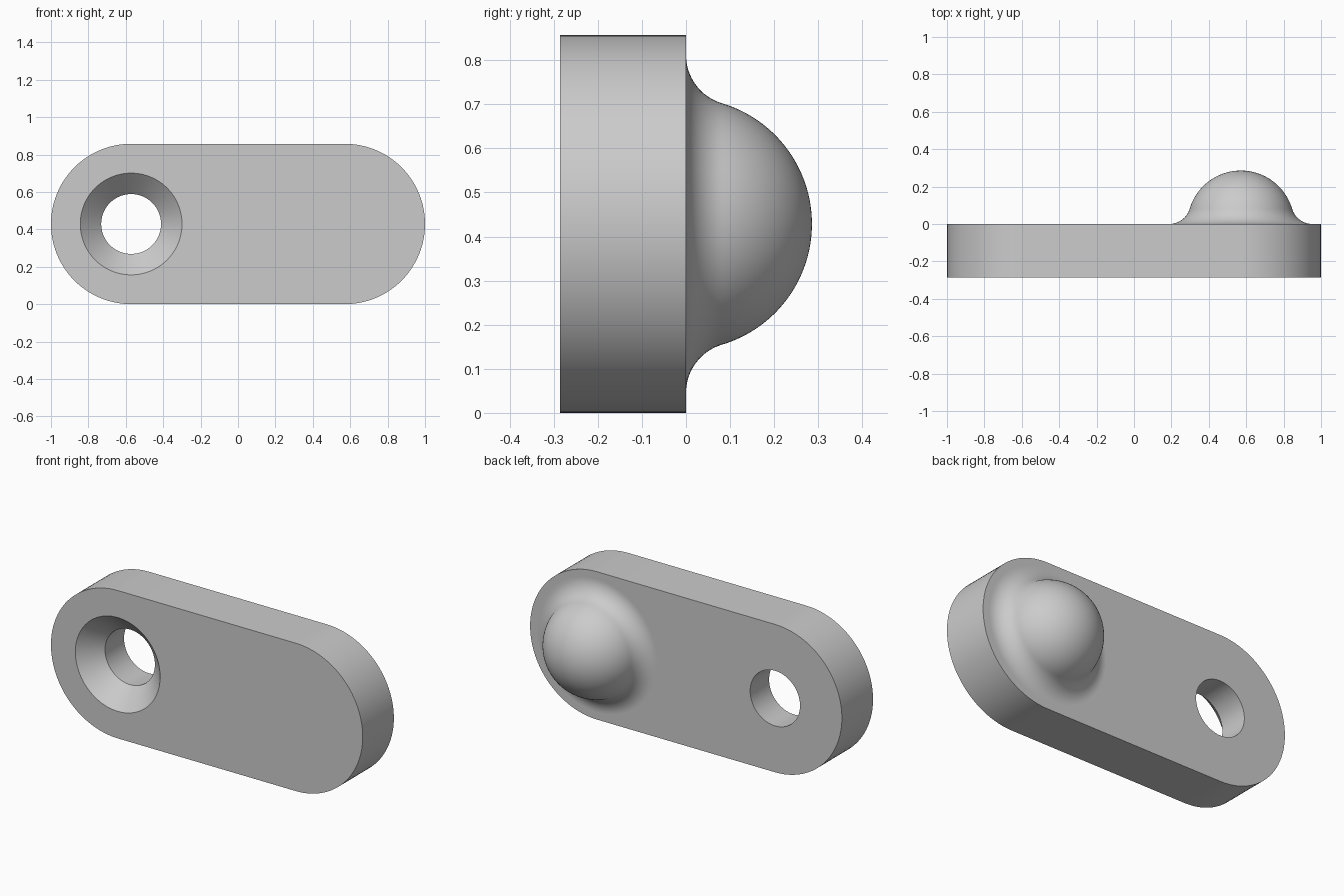
import bpy
import bmesh
import math

cube = bpy.data.objects.get("Cube")
if cube:
    bpy.data.objects.remove(cube, do_unlink=True)

# Main dimensions
END_R = 0.4286              # rounded plate ends
END_X = 1 - END_R           # centre of each end
MID_Z = END_R
FRONT = -0.2857             # plate front, the back lies on y = 0
HOLE_R, SINK_R = 0.16, 0.272
DOME_R, FILLET_R = 0.2857, 0.1143
SEGS = 96

grey = bpy.data.materials.new("plain grey")
grey.use_nodes = True
colour = (0.6, 0.6, 0.6, 1)
grey.diffuse_color = colour
grey.node_tree.nodes["Principled BSDF"].inputs["Base Color"].default_value = colour

bm = bmesh.new()


def circle(cx, r, y):
    """Ring of vertices around the y axis direction."""
    return [bm.verts.new((cx + r * math.cos(2 * math.pi * i / SEGS), y,
                          MID_Z + r * math.sin(2 * math.pi * i / SEGS)))
            for i in range(SEGS)]


def stadium(y):
    """Plate outline made of two half circles."""
    ring = []
    for side, start in ((1, -math.pi / 2), (-1, math.pi / 2)):
        for i in range(SEGS // 2 + 1):
            a = start + 2 * math.pi * i / SEGS
            ring.append(bm.verts.new((side * END_X + END_R * math.cos(a), y,
                                      MID_Z + END_R * math.sin(a))))
    return ring


def skin(rings):
    """Smooth quads between successive rings."""
    for a, b in zip(rings, rings[1:]):
        n = len(a)
        for i in range(n):
            j = (i + 1) % n
            bm.faces.new((a[i], a[j], b[j], b[i])).smooth = True


def flat_cap(*rings):
    """Flat face bounded by an outer ring, with the other rings as holes."""
    edges = [bm.edges.get((r[i - 1], r[i])) for r in rings for i in range(len(r))]
    bmesh.ops.triangle_fill(bm, edges=edges, use_beauty=True)


# Plate rim
rim_front, rim_back = stadium(FRONT), stadium(0)
skin([rim_front, rim_back])

# Countersunk through hole, sloping at 45 degrees
sink = circle(-END_X, SINK_R, FRONT)
throat = circle(-END_X, HOLE_R, FRONT + SINK_R - HOLE_R)
hole_back = circle(-END_X, HOLE_R, 0)
skin([sink, throat, hole_back])

# Dome profile: concave fillet tangent to the plate, then a half sphere
fillet_c = math.sqrt(DOME_R ** 2 + 2 * DOME_R * FILLET_R)
tangent = math.atan2(FILLET_R, fillet_c)
profile = []
for i in range(17):
    a = -math.pi / 2 - (math.pi / 2 - tangent) * i / 16
    # sweep from the plate toward the point of contact with the sphere
    profile.append((fillet_c + FILLET_R * math.cos(a), FILLET_R + FILLET_R * math.sin(a)))
# contact lies on the line joining the two arc centres
end = math.pi + tangent
profile = [(fillet_c + FILLET_R * math.cos(t), FILLET_R + FILLET_R * math.sin(t))
           for t in (1.5 * math.pi + (end - 1.5 * math.pi) * i / 16 for i in range(17))]
profile += [(DOME_R * math.cos(t), DOME_R * math.sin(t))
            for t in (tangent + (math.pi / 2 - tangent) * i / 32 for i in range(1, 32))]
dome = [circle(END_X, r, y) for r, y in profile]
skin(dome)
pole = bm.verts.new((END_X, DOME_R, MID_Z))
for i in range(SEGS):
    bm.faces.new((dome[-1][i - 1], dome[-1][i], pole)).smooth = True

# Flat front and back
flat_cap(rim_front, sink)
flat_cap(rim_back, hole_back, dome[0])

bmesh.ops.recalc_face_normals(bm, faces=bm.faces)
for f in bm.faces:
    if all(abs(v.co.y - f.verts[0].co.y) < 1e-5 for v in f.verts):
        f.smooth = False
for e in bm.edges:
    e.smooth = e.calc_face_angle(0) < math.radians(30)

mesh = bpy.data.meshes.new("domed_plate")
bm.to_mesh(mesh)
bm.free()
mesh.materials.append(grey)
obj = bpy.data.objects.new("domed_plate", mesh)
bpy.context.collection.objects.link(obj)
